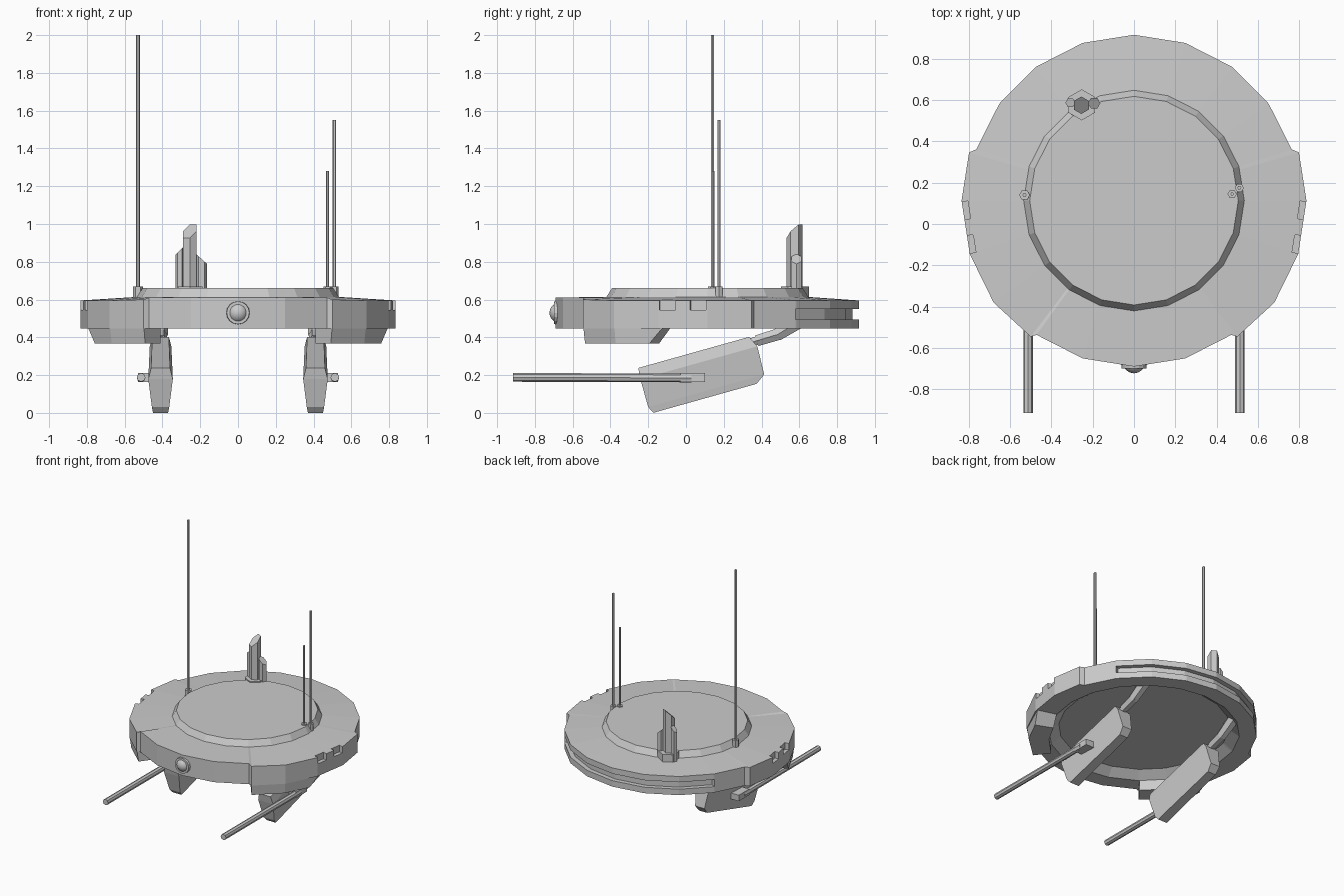
import bpy, bmesh
from math import sin, cos, radians, pi
from mathutils import Vector

if "Cube" in bpy.data.objects:
    bpy.data.objects.remove(bpy.data.objects["Cube"])

CY = 0.113  # hull centre in y


def finish(name, bm):
    bmesh.ops.remove_doubles(bm, verts=bm.verts, dist=1e-5)
    bmesh.ops.recalc_face_normals(bm, faces=bm.faces)
    me = bpy.data.meshes.new(name)
    bm.to_mesh(me)
    bm.free()
    ob = bpy.data.objects.new(name, me)
    bpy.context.collection.objects.link(ob)
    return ob


def loft(name, loops, closed=False):
    """Skin matching point loops; cap the ends or join last to first."""
    bm = bmesh.new()
    rows = [[bm.verts.new(p) for p in lp] for lp in loops]
    n = len(rows[0])
    for a, b in zip(rows, rows[1:] + (rows[:1] if closed else [])):
        for i in range(n):
            bm.faces.new((a[i], a[(i + 1) % n], b[(i + 1) % n], b[i]))
    if not closed:
        bm.faces.new(rows[0])
        bm.faces.new(rows[-1])
    return finish(name, bm)


def tube(name, p0, p1, r0, r1=None, n=6):
    p0, p1 = Vector(p0), Vector(p1)
    q = Vector((0, 0, 1)).rotation_difference(p1 - p0)
    r1 = r0 if r1 is None else r1
    ring = lambda p, r: [p + q @ Vector((r * cos(2 * pi * i / n), r * sin(2 * pi * i / n), 0)) for i in range(n)]
    return loft(name, [ring(p0, r0), ring(p1, r1)])


def post(name, x, y, r, z0, z1, sx=0, sy=0, turn=0):
    """Hexagonal post whose top is cut by a sloping plane."""
    pts = [(r * cos(radians(60 * i + turn)), r * sin(radians(60 * i + turn))) for i in range(6)]
    return loft(name, [[(x + a, y + b, z0) for a, b in pts],
                       [(x + a, y + b, z1 + sx * a + sy * b) for a, b in pts]])


def box(name, x, y, z):
    return loft(name, [[(x[0], y[0], k), (x[1], y[0], k), (x[1], y[1], k), (x[0], y[1], k)] for k in z])


def polar(a, r, z, s=1):
    return (s * r * cos(radians(a)), CY + r * sin(radians(a)), z)


# hull: 20-sided ring with wider flanks, rear groove and recessed underside
half = [(90, .803, .595, 1), (72, .803, .595, 1), (54, .803, .595, 1), (36, .803, .595, 1),
        (35.5, .803, .595, 0), (18, .803, .595, 0), (16.3, .832, .595, 0), (0, .835, .595, 0),
        (-18, .836, .595, 0), (-36, .84, .595, 0), (-52.8, .827, .6, 0), (-54, .803, .61, 0),
        (-72, .803, .61, 0), (-90, .803, .61, 0)]
full = half + [(180 - a, r, z, g) for a, r, z, g in reversed(half[1:-1])]
sect = lambda a, r, zt, g: [(.52, .615), (r, zt), (r, .55), (r - .035 * g, .55), (r - .035 * g, .495),
                            (r, .495), (r, .448), (.68, .448), (.61, .50)]
rings = [[polar(s[0], *sect(*s)[k]) for s in full] for k in range(9)]
hull = loft("hull", rings)

# notches in the flank rims
for s in (1, -1):
    for t in (.075, -.09):
        rows = []
        for z in (.545, .7):
            row = []
            for du, dt in ((-.03, -.043), (.06, -.043), (.06, .043), (-.03, .043)):
                u, v = .825 + du, t - .113 + .131 + dt
                v -= .012
                a = radians(-9)
                row.append((s * (u * cos(a) - v * sin(a)), CY + u * sin(a) + v * cos(a), z))
            rows.append(row)
        cutter = loft("notch_cutter", rows)
        cutter.hide_render = True
        mod = hull.modifiers.new("notch", 'BOOLEAN')
        mod.operation, mod.solver, mod.object = 'DIFFERENCE', 'EXACT', cutter
        bpy.context.view_layer.objects.active = hull
        bpy.ops.object.modifier_apply(modifier=mod.name)
        bpy.data.objects.remove(cutter)

# raised top plate
tube("top_plate", (0, CY, .605), (0, CY, .66), .54, .505, 20)

# front eye in its collar
tube("eye_collar", (0, -.64, .53), (0, -.70, .53), .066, .06, 16)
bm = bmesh.new()
bmesh.ops.create_uvsphere(bm, u_segments=16, v_segments=10, radius=.055)
bmesh.ops.translate(bm, verts=bm.verts, vec=(0, -.668, .53))
eye = finish("eye", bm)
for f in eye.data.polygons:
    f.use_smooth = True

# antennas with hexagonal sockets
for name, x, y, r, top in (("left", -.53, .14, .01, 2.0), ("right", .51, .175, .01, 1.55),
                           ("short", .475, .145, .008, 1.28)):
    tube(name + "_antenna", (x, y, .6), (x, y, top), r)
    tube(name + "_antenna_socket", (x, y, .6), (x, y, .668), .026 if x < 0 else .022)

# periscope cluster
post("periscope_base", -.253, .577, .075, .59, .668, turn=30)
post("periscope_main", -.255, .575, .042, .6, .962, .49, .83, 30)
post("periscope_left", -.308, .587, .024, .6, .86, 1.0, 0)
post("periscope_right", -.193, .585, .03, .6, .815, -.9, 0)

C, S = .963, .270  # pitch of the hanging pods
for s, side in ((1, "right"), (-1, "left")):
    # lower corner block on the front flank
    top, low = (-52.8, -36, -16), (-52.8, -36, -22)
    block = []
    for a, b, r in zip(top, low, (.825, .838, .83)):
        block.append([polar(a, .68, .46, s), polar(a, r, .46, s),
                      polar(b, r - .012, .368, s), polar(b, .68, .368, s)])
    loft(side + "_corner_block", block)

    # hanging weapon pod: (height, rear/front ends, half widths)
    layers = []
    for v, u0, u1, w in ((0, -.165, .403, .04), (.037, -.183, .455, .046),
                         (.19, -.183, .46, .065), (.25, -.178, .432, .05)):
        layers.append([(s * .41 + d * w * k, C * u - S * (v + .052), S * u + C * (v + .052) - .005)
                       for u, d, k in ((u0, -1, 1), (u0, 1, 1), (u1, 1, .88), (u1, -1, .88))])
    loft(side + "_pod", layers)

    # pod joint and arm reaching up into the hull
    x = s * .41
    tube(side + "_pod_neck", (x, .32, .365), (x, .40, .39), .026)
    tube(side + "_pod_joint", (x, .375, .382), (x, .50, .42), .034, .036)
    tube(side + "_pod_arm", (x, .48, .412), (x, .64, .51), .038, .045)

    # barrel and bracket
    tube(side + "_barrel", (s * .513, -.915, .188), (s * .513, .03, .185), .023, n=8)
    box(side + "_barrel_bracket", (s * .44, s * .53), (-.03, .10), (.163, .21))
